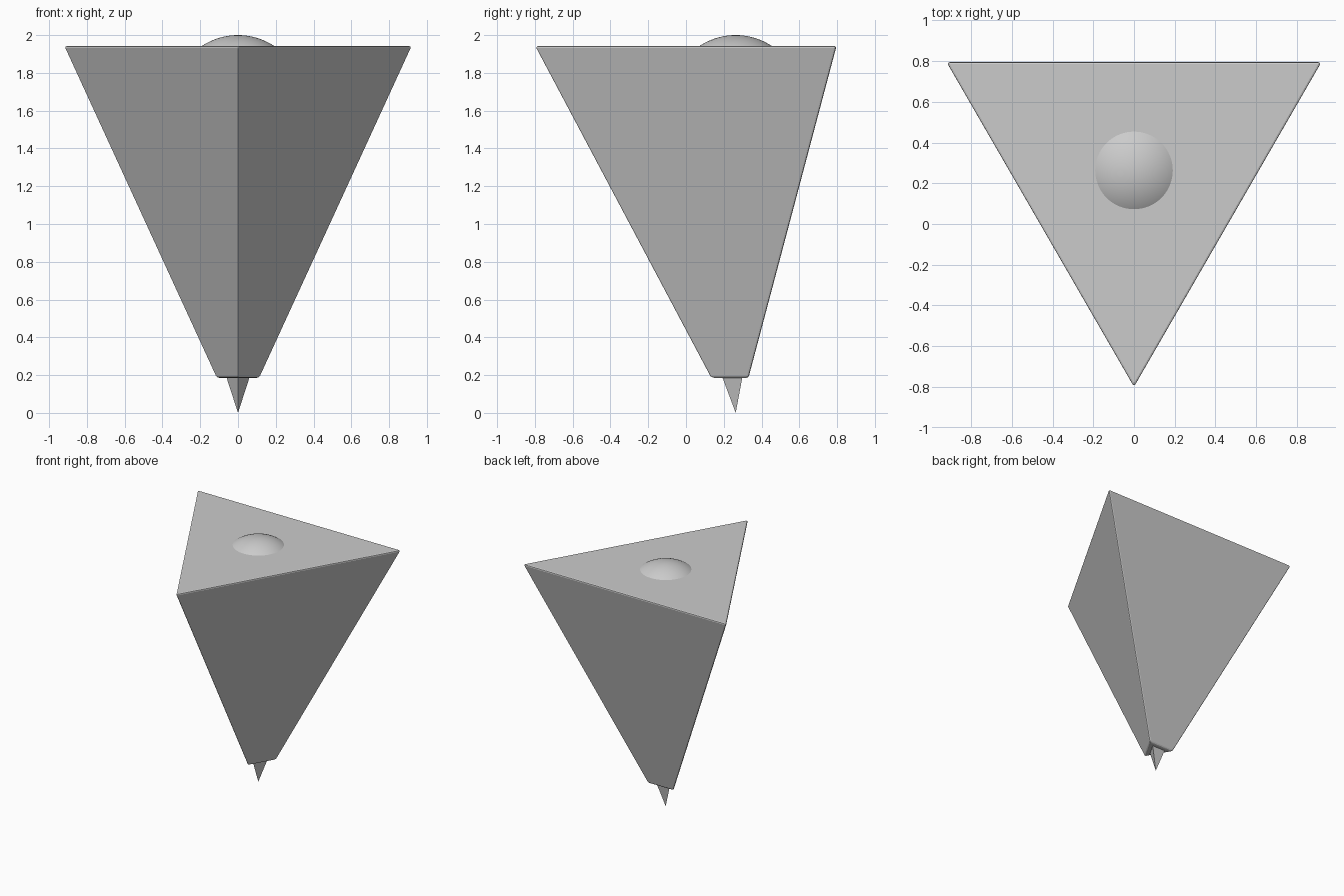
import bpy, bmesh, math
from mathutils import Matrix, Vector

if "Cube" in bpy.data.objects:
    bpy.data.objects.remove(bpy.data.objects["Cube"])

CY = 0.263  # shared vertical axis of all parts


def tri_frustum(name, r_low, r_high, z_low, z_high, bevel=0.0):
    """Three-sided frustum with one edge facing the front (-y)."""
    bm = bmesh.new()
    bmesh.ops.create_cone(bm, cap_ends=True, segments=3, radius1=1, radius2=1, depth=1)
    top = [v for v in bm.verts if v.co.z > 0]
    bottom = [v for v in bm.verts if v.co.z < 0]
    for ring, r, z in ((bottom, r_low, z_low), (top, r_high, z_high)):
        ring.sort(key=lambda v: math.atan2(v.co.y, v.co.x))
        for i, v in enumerate(ring):
            a = math.radians(-90 + 120 * i)
            v.co = Vector((r * math.cos(a), CY + r * math.sin(a), z))
    bmesh.ops.remove_doubles(bm, verts=bm.verts[:], dist=1e-5)
    bmesh.ops.recalc_face_normals(bm, faces=bm.faces[:])
    mesh = bpy.data.meshes.new(name)
    bm.to_mesh(mesh)
    bm.free()
    obj = bpy.data.objects.new(name, mesh)
    bpy.context.collection.objects.link(obj)
    if bevel:
        mod = obj.modifiers.new("edge_bevel", 'BEVEL')
        mod.width = bevel
        mod.segments = 2
        mod.limit_method = 'NONE'
    return obj


# Main tapered body and the pointed tip below it
tri_frustum("body", 0.135, 1.068, 0.185, 1.943, bevel=0.012)
tri_frustum("tip_spike", 0.0, 0.073, 0.0, 0.195)

# Shallow smooth dome: a sphere sunk into the top face
bpy.ops.mesh.primitive_uv_sphere_add(segments=64, ring_count=48, radius=0.347,
                                     location=(0, CY, 1.653))
dome = bpy.context.object
dome.name = "top_dome"
bpy.ops.object.shade_smooth()
